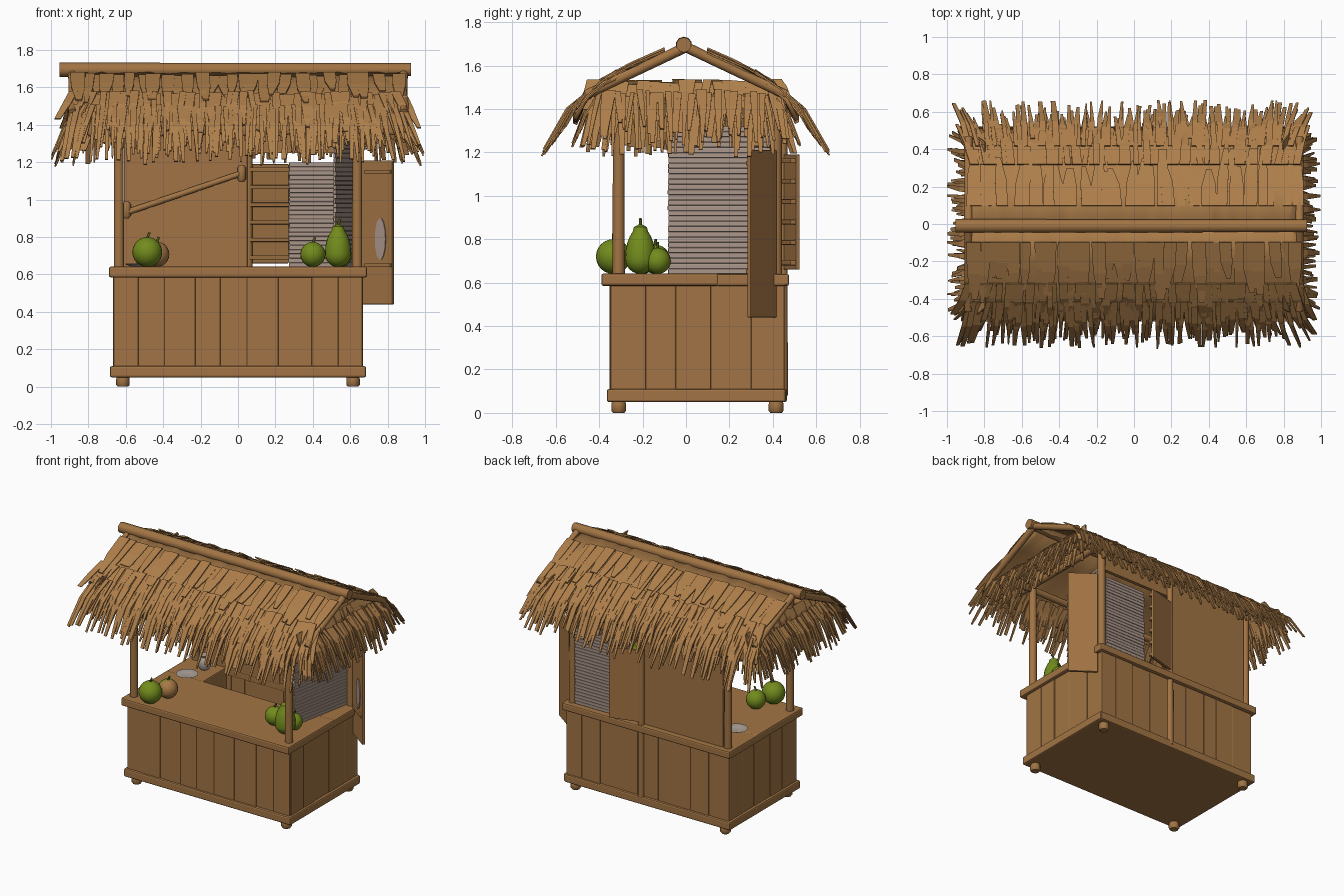
import bpy, bmesh, math, random
from mathutils import Vector as V

random.seed(4)
rnd = random.uniform
old = bpy.data.objects.get("Cube")
if old:
    bpy.data.objects.remove(old, do_unlink=True)


def material(name, *rgb):
    m = bpy.data.materials.new(name)
    m.use_nodes = True
    m.diffuse_color = (*rgb, 1)
    m.node_tree.nodes["Principled BSDF"].inputs["Base Color"].default_value = (*rgb, 1)
    return m


WOOD = material("warm wood", .36, .175, .058)
THATCH = material("dry thatch", .42, .21, .07)
REED = material("pale reed", .40, .30, .25)
GREEN = material("fruit green", .17, .26, .012)
FLESH = material("fruit flesh", .38, .19, .06)
STEM = material("stem green", .09, .12, .01)
CLAY = material("pale clay", .42, .36, .32)


def finish(name, bm, mat, smooth=True):
    me = bpy.data.meshes.new(name)
    bmesh.ops.recalc_face_normals(bm, faces=bm.faces)
    bm.to_mesh(me)
    bm.free()
    me.materials.append(mat)
    if smooth:
        me.shade_smooth()
        me.set_sharp_from_angle(angle=math.radians(40))
    ob = bpy.data.objects.new(name, me)
    bpy.context.collection.objects.link(ob)
    return ob


def box(name, lo, hi, mat=WOOD, bevel=0.0):
    bm = bmesh.new()
    bmesh.ops.create_cube(bm, size=1)
    lo, hi = V(lo), V(hi)
    for v in bm.verts:
        v.co = (lo + hi) / 2 + v.co * (hi - lo)
    ob = finish(name, bm, mat, False)
    if bevel:
        mod = ob.modifiers.new("worn edges", 'BEVEL')
        mod.width = bevel
        mod.segments = 2
    return ob


def panel(name, a, b, z0, z1, mat=WOOD, t=.02):
    """Upright board standing on the plan line a-b."""
    a, b = V((*a, 0)), V((*b, 0))
    ob = box(name, (0, -t / 2, z0), ((b - a).length, t / 2, z1), mat, .004)
    ob.location = a
    ob.rotation_euler.z = math.atan2(b.y - a.y, b.x - a.x)
    return ob


def pole(name, a, b, r, mat=WOOD):
    a, b = V(a), V(b)
    bm = bmesh.new()
    bmesh.ops.create_cone(bm, cap_ends=True, segments=10, radius1=r, radius2=r * .92,
                          depth=(b - a).length)
    ob = finish(name, bm, mat)
    ob.location = (a + b) / 2
    ob.rotation_mode = 'QUATERNION'
    ob.rotation_quaternion = (b - a).to_track_quat('Z', 'Y')
    return ob


def lathe(name, profile, loc, mat, n=20):
    bm = bmesh.new()
    rings = [[bm.verts.new((r * math.cos(k * math.tau / n), r * math.sin(k * math.tau / n), z))
              for k in range(n)] for r, z in profile]
    for p, q in zip(rings, rings[1:]):
        for k in range(n):
            bm.faces.new((p[k], p[k - 1], q[k - 1], q[k]))
    bm.faces.new(rings[0])
    bm.faces.new(rings[-1])
    ob = finish(name, bm, mat)
    ob.location = loc
    return ob


# Floor, plank walls, feet and rails
box("floor", (-.67, -.35, .05), (.67, .45, .09))
box("inner_left_wall", (-.41, .14, .08), (-.39, .43, .6))
box("inner_front_wall", (-.41, .12, .08), (.6, .14, .6))


def plank_wall(name, a, b):
    a, b = V(a), V(b)
    n = round((b - a).length / .15)
    cuts = [0] + [(k + rnd(-.2, .2)) / n for k in range(1, n)] + [1]
    side = V((-(b - a).y, (b - a).x)).normalized()
    for k in range(n):
        off = side * rnd(-.004, .004)
        panel(f"{name}_plank_{k + 1}", a.lerp(b, cuts[k]) + off, a.lerp(b, cuts[k + 1]) + off,
              .07, .6, t=.03)


plank_wall("front", (-.665, -.335), (.665, -.335))
plank_wall("back", (-.665, .435), (.665, .435))
for s, side in ((-1, "right"), (1, "left")):
    plank_wall(side, (s * .65, -.335), (s * .65, .435))
    box(side + "_bottom_rail", (s * .665 - .02, -.365, .05), (s * .665 + .02, .46, .11), bevel=.01)
    for y, end in ((-.31, "front"), (.415, "back")):
        lathe(f"{side}_{end}_foot", [(.028, 0), (.036, .01), (.036, .04), (.03, .06)],
              (s * .615, y, 0), WOOD, 10)
        pole(f"{side}_{end}_post", (s * .637, y, .08), (s * .637, y, 1.48), .029)
    pole(side + "_roof_beam", (s * .637, -.45, 1.45), (s * .637, .45, 1.45), .025)
for y, end in ((-.345, "front"), (.445, "back")):
    box(end + "_bottom_rail", (-.685, y - .02, .05), (.675, y + .02, .11), bevel=.01)
    pole(end + "_roof_beam", (-.85, y, 1.44), (.85, y, 1.44), .025)

# Counter with a serving well towards the back
box("front_counter", (-.69, -.39, .585), (.69, .15, .642), bevel=.01)
box("right_counter", (-.69, .14, .585), (-.39, .46, .64), bevel=.008)
box("left_counter", (.52, .14, .585), (.69, .46, .64), bevel=.008)
box("back_counter_rail", (-.69, .415, .585), (.69, .475, .64), bevel=.01)

# Back wall, middle post, open shutter and swung door
panel("back_wall", (-.61, .425), (.05, .425), .63, 1.42)
pole("back_middle_post", (.055, .445, .08), (.055, .445, 1.42), .024)
box("back_lintel", (.05, .41, 1.25), (.62, .435, 1.42))
pole("wall_bar", (-.6, .385, .93), (.03, .385, 1.145), .017)
for x, z in ((-.595, .945), (.02, 1.14)):
    lathe("wall_bar_knot", [(.012, -.045), (.022, -.03), (.022, .03), (.012, .045)],
          (x, .385, z), WOOD, 10)
panel("back_shutter", (.055, .455), (.27, .515), .66, 1.19)
for k in range(6):
    z = .68 + k * .094
    panel(f"shutter_slat_{k + 1}", (.06, .437), (.27, .495), z, z + .022, t=.03)
panel("side_door", (.665, .41), (.83, .29), .44, 1.21)
for z in (.64, 1.14):
    panel("door_batten", (.68, .385), (.82, .283), z, z + .02, t=.02)
patch = lathe("door_patch", [(.035, 0), (.035, .006)], (0, 0, 0), REED, 14)
patch.scale = (1, 3.2, 1)
patch.rotation_euler = (math.pi / 2, 0, math.atan2(-.12, .165))
patch.location = (.763, .326, .79)


# Reed screens made of stacked slats
def screen(name, a, b, z0, z1, rows):
    h = (z1 - z0) / rows
    for k in range(rows):
        d = rnd(0, .012)
        panel(f"{name}_reed_{k + 1}", (a[0] + d * .3, a[1] - d * .3), b, z0 + k * h,
              z0 + (k + 1) * h, REED, rnd(.012, .018))


screen("side_screen", (.515, -.08), (.61, .41), .64, 1.32, 28)
screen("back_screen", (.27, .43), (.61, .43), .64, 1.2, 24)

# Roof frame
pole("ridge_pole", (-.955, -.01, 1.695), (.925, -.01, 1.695), .038)
for x in (-.885, .885):
    for y in (-.46, .46):
        pole("gable_rafter", (x, 0, 1.685), (x, y, 1.465), .024)

# Thatch sheets
for s, side in ((-1, "front"), (1, "back")):
    bm = bmesh.new()
    rows = []
    for y, z, w in ((0, 1.695, .87), (.2, 1.615, .89), (.38, 1.525, .9), (.47, 1.45, .91),
                    (.52, 1.38, .92)):
        rows.append([bm.verts.new((w * (k / 20 - 1) + rnd(-.01, .01), s * y,
                                   z + rnd(-.008, .008) - (rnd(0, .04) if y > .5 else 0)))
                     for k in range(41)])
    for p, q in zip(rows, rows[1:]):
        for k in range(40):
            bm.faces.new((p[k], p[k + 1], q[k + 1], q[k]))
    ob = finish(side + "_thatch_sheet", bm, THATCH)
    ob.modifiers.new("thickness", 'SOLIDIFY').thickness = .02


def fringe(name, a, b, out, n, reach, drop, width, splay=.0, sag=.35):
    """Row of tapered strands rooted on a-b, arching outwards and down."""
    a, b, out = V(a), V(b), V(out)
    along = (b - a).normalized()
    bm = bmesh.new()
    for k in range(n):
        t = (k + rnd(.1, .9)) / n
        root = a.lerp(b, t) + V((0, 0, rnd(-.012, .012)))
        size, w = rnd(.6, 1.1), width * rnd(.6, 1.2)
        lean = along * (splay * (2 * t - 1) ** 5 + rnd(-.025, .025))
        mid = root + out * reach * .55 * size - V((0, 0, drop * sag * size)) + lean * .4
        tip = root + out * reach * size - V((0, 0, drop * size)) + lean
        pairs = []
        for p, f in ((root, .5), (mid, .48), (tip, rnd(.15, .35))):
            ends = []
            for q in (p - along * w * f, p + along * w * f):
                q.x = max(-1, min(1, q.x))
                ends.append(bm.verts.new(q))
            pairs.append(ends)
        for p, q in zip(pairs, pairs[1:]):
            bm.faces.new((p[0], p[1], q[1], q[0]))
    ob = finish(name, bm, THATCH, False)
    ob.modifiers.new("thickness", 'SOLIDIFY').thickness = .008


for s, side in ((-1, "front"), (1, "back")):
    for label, y, z, n, reach, drop, w, sag in (
            ("upper", .1, 1.672, 30, .3, .145, .07, .5), ("cover", .32, 1.572, 55, .21, .19, .045, .42),
            ("eave", .42, 1.5, 80, .22, .27, .032, .36), ("long", .46, 1.46, 50, .19, .25, .028, .4),
            ("inner", .42, 1.45, 75, .1, .2, .03, .4)):
        fringe(f"{side}_{label}_thatch", (-.89, s * y, z), (.89, s * y, z), (0, s, 0),
               n, reach, drop, w, .08 if drop > .18 else 0, sag)
for s, side in ((-1, "right"), (1, "left")):
    for label, x, z, n, reach, drop, w in (
            ("band", .8, 1.525, 34, .06, .17, .06), ("skirt", .84, 1.46, 36, .13, .25, .032),
            ("inner", .81, 1.44, 34, .07, .23, .034), ("outer", .85, 1.48, 26, .14, .23, .03)):
        fringe(f"{side}_{label}_gable_thatch", (s * x, -.43, z), (s * x, .43, z), (s, 0, 0),
               n, reach, drop, w, .06)


# Fruit, plate and jar
def fruit(name, x, y, r, neck=0.0, mat=GREEN):
    prof = []
    for k in range(13):
        a = math.pi * k / 12
        z = r * (1 - math.cos(a))
        rr = max(r * math.sin(a), .004)
        if neck and k > 6:
            z += neck * ((k - 6) / 6) ** .8
            rr = max(rr, .03 * (k < 12))
        prof.append((rr, z))
    top = prof[-1][1]
    pole(name + "_stem", (x, y, .635 + top), (x + .012, y, .665 + top), .007, STEM)
    return lathe(name, prof, (x, y, .64), mat)


fruit("round_melon", -.485, -.335, .08)
cut = fruit("cut_melon", -.435, -.2, .068)
cut.data.materials.append(FLESH)
for f in cut.data.polygons:
    f.material_index = int(f.normal.x - f.normal.y > .2)
fruit("small_melon", .4, -.14, .067)
fruit("tall_gourd", .535, -.21, .07, .09)
fruit("side_melon", .55, -.13, .06)
lathe("plate", [(.04, 0), (.075, .014), (.07, .016), (.035, .006)], (-.53, .16, .642), CLAY)
lathe("jar", [(.03, 0), (.043, .02), (.043, .07), (.028, .09), (.034, .105), (.026, .105)],
      (-.5, .32, .64), CLAY)
